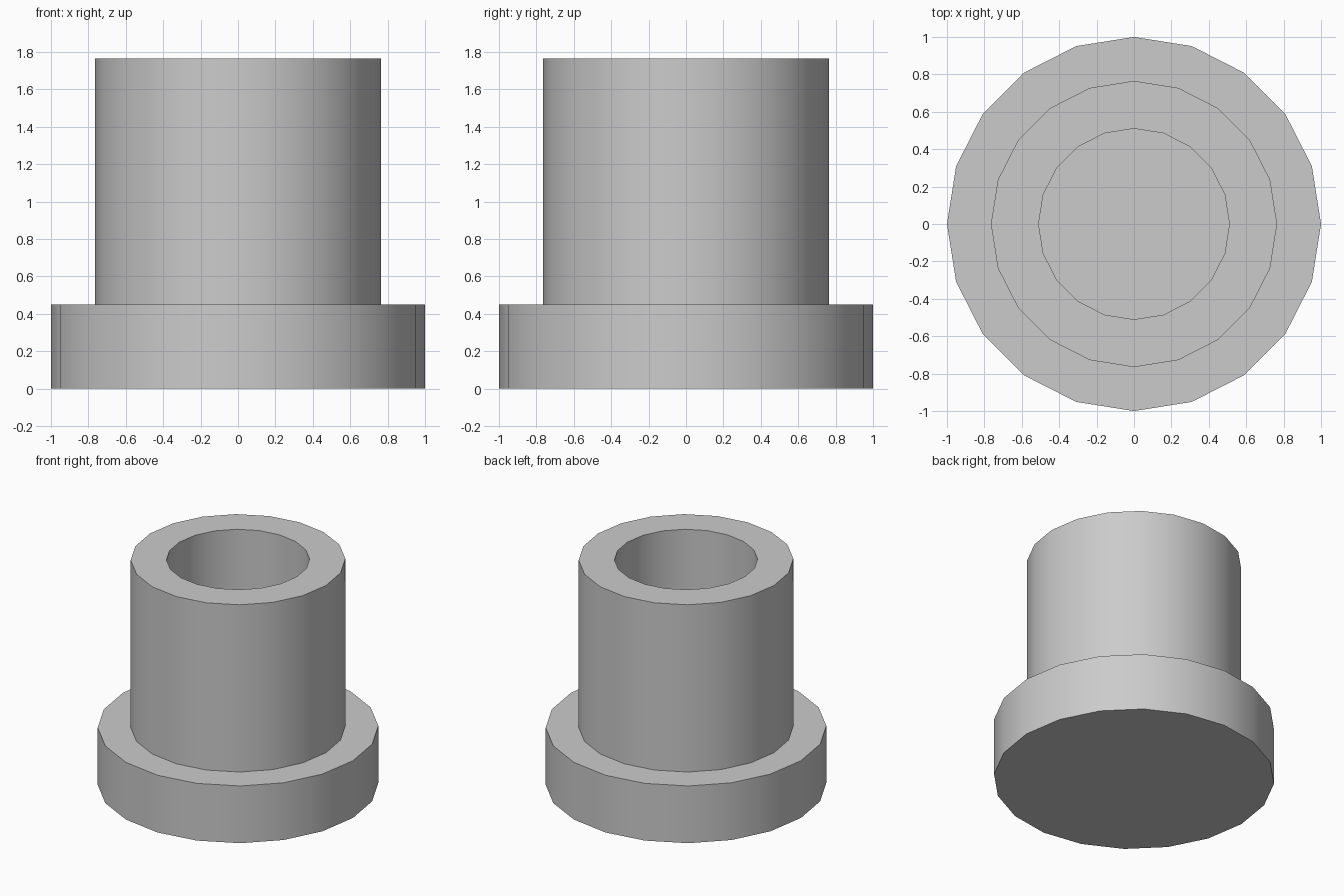
import bpy, bmesh, math

if "Cube" in bpy.data.objects:
    bpy.data.objects.remove(bpy.data.objects["Cube"])

SIDES = 20
# Half profile (radius, height): flange, tube wall, then blind bore
PROFILE = [(1.0, 0.0), (1.0, 0.45), (0.765, 0.45), (0.765, 1.765),
           (0.51, 1.765), (0.51, 0.45)]


def lathe(name, profile, sides):
    bm = bmesh.new()
    rings = [[bm.verts.new((r * math.cos(2 * math.pi * i / sides),
                            r * math.sin(2 * math.pi * i / sides), z))
              for i in range(sides)] for r, z in profile]
    for a, b in zip(rings, rings[1:]):
        for i in range(sides):
            j = (i + 1) % sides
            bm.faces.new((a[i], a[j], b[j], b[i]))
    # Underside of the flange and floor of the bore
    bm.faces.new(rings[0][::-1])
    bm.faces.new(rings[-1])
    bmesh.ops.recalc_face_normals(bm, faces=bm.faces)
    mesh = bpy.data.meshes.new(name)
    bm.to_mesh(mesh)
    bm.free()
    obj = bpy.data.objects.new(name, mesh)
    bpy.context.collection.objects.link(obj)
    return obj


# Flanged bushing with smooth sides and sharp rims
bushing = lathe("flanged_bushing", PROFILE, SIDES)
bpy.context.view_layer.objects.active = bushing
bushing.select_set(True)
bpy.ops.object.shade_smooth_by_angle(angle=math.radians(30))
